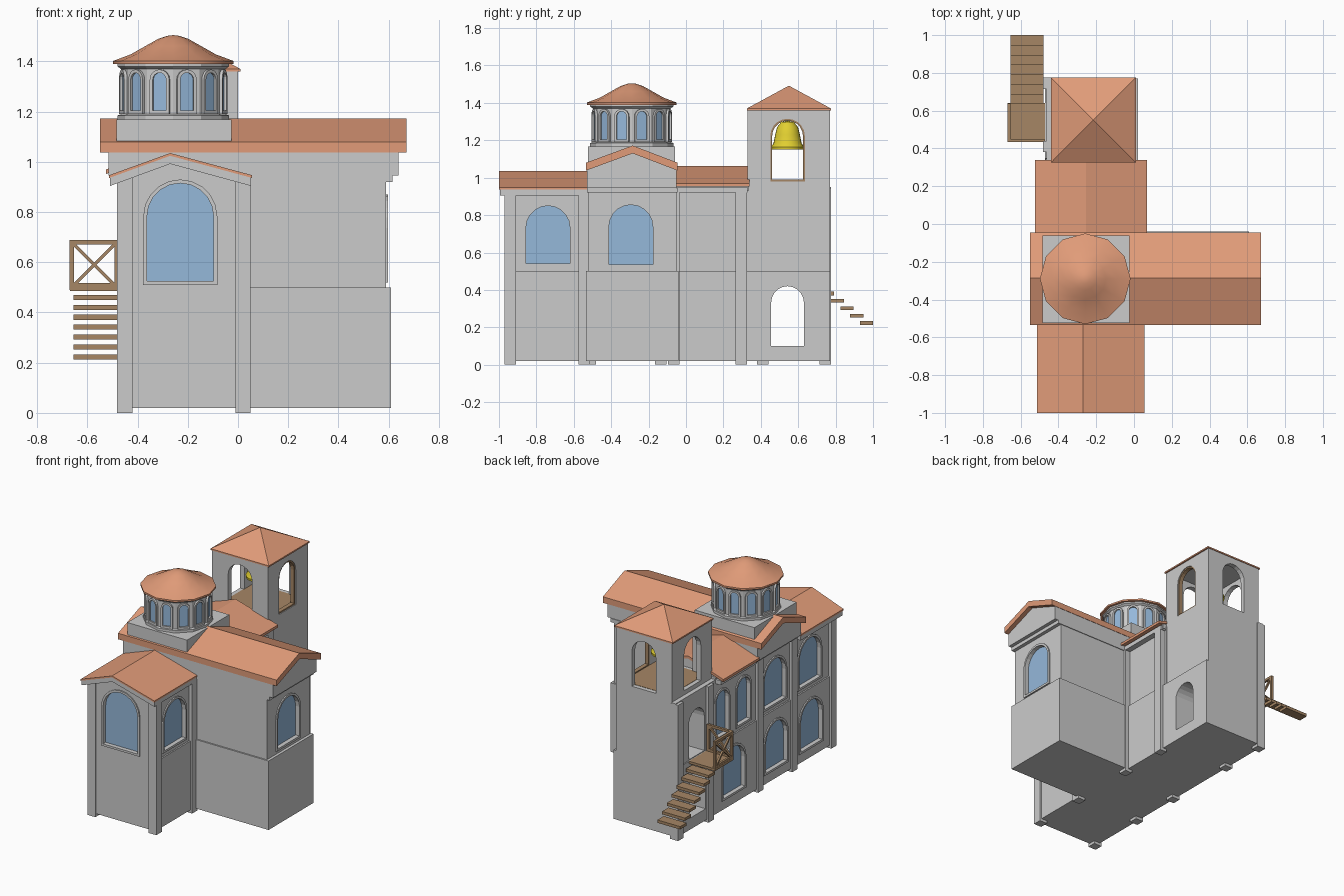
import bpy, bmesh, math
from mathutils import Vector, Matrix

if "Cube" in bpy.data.objects:
    bpy.data.objects.remove(bpy.data.objects["Cube"])


def material(name, col):
    m = bpy.data.materials.new(name)
    m.diffuse_color = (*col, 1)
    m.use_nodes = True
    m.node_tree.nodes["Principled BSDF"].inputs["Base Color"].default_value = m.diffuse_color
    return m


TILE = material("terracotta", (0.75, 0.33, 0.19))
GLASS = material("glass", (0.30, 0.48, 0.70))
WOOD = material("wood", (0.38, 0.24, 0.13))
GOLD = material("brass", (0.75, 0.62, 0.03))


def finish(name, bm, mat=None):
    bmesh.ops.recalc_face_normals(bm, faces=bm.faces)
    me = bpy.data.meshes.new(name)
    bm.to_mesh(me)
    bm.free()
    ob = bpy.data.objects.new(name, me)
    bpy.context.collection.objects.link(ob)
    if mat:
        me.materials.append(mat)
    return ob


def place(axis, u, v, a):
    return {'x': (a, u, v), 'y': (u, a, v), 'z': (u, v, a)}[axis]


def prism(name, pts, axis, a0, a1, mat=None):
    bm = bmesh.new()
    lo = [bm.verts.new(place(axis, u, v, a0)) for u, v in pts]
    hi = [bm.verts.new(place(axis, u, v, a1)) for u, v in pts]
    bm.faces.new(lo)
    bm.faces.new(hi)
    for i in range(len(pts)):
        j = (i + 1) % len(pts)
        bm.faces.new((lo[i], lo[j], hi[j], hi[i]))
    return finish(name, bm, mat)


def box(name, x0, x1, y0, y1, z0, z1, mat=None):
    return prism(name, [(x0, y0), (x1, y0), (x1, y1), (x0, y1)], 'z', z0, z1, mat)


def ring(name, outer, inner, axis, a0, a1, mat=None):
    bm = bmesh.new()
    loops = [[bm.verts.new(place(axis, u, v, a)) for u, v in p]
             for p, a in ((outer, a0), (outer, a1), (inner, a1), (inner, a0))]
    for k in range(4):
        p, q = loops[k], loops[(k + 1) % 4]
        for i in range(len(p)):
            j = (i + 1) % len(p)
            bm.faces.new((p[i], p[j], q[j], q[i]))
    return finish(name, bm, mat)


def arch(c, w, z0, z1, n=10):
    r = w / 2
    return [(c - r, z0), (c + r, z0)] + [
        (c + r * math.cos(math.pi * i / n), z1 - r + r * math.sin(math.pi * i / n)) for i in range(n + 1)]


def lathe(name, prof, c, n, mat=None):
    bm = bmesh.new()
    rows = [[bm.verts.new((c[0] + r * math.cos(2 * math.pi * i / n), c[1] + r * math.sin(2 * math.pi * i / n), z))
             for i in range(n)] for r, z in prof]
    for p, q in zip(rows, rows[1:]):
        for i in range(n):
            j = (i + 1) % n
            bm.faces.new((p[i], p[j], q[j], q[i]))
    bmesh.ops.remove_doubles(bm, verts=bm.verts, dist=1e-5)
    return finish(name, bm, mat)


def beam(name, p, q, w, mat):
    d = Vector(q) - Vector(p)
    bm = bmesh.new()
    bmesh.ops.create_cube(bm, size=1, matrix=Matrix.Translation((Vector(p) + Vector(q)) / 2)
                          @ d.to_track_quat('Z', 'Y').to_matrix().to_4x4()
                          @ Matrix.Diagonal((w, w, d.length, 1)))
    return finish(name, bm, mat)


def cut(ob, cutter):
    m = ob.modifiers.new("opening", 'BOOLEAN')
    m.operation, m.solver, m.object = 'DIFFERENCE', 'EXACT', cutter
    cutter.hide_render = True
    cutter.hide_set(True)


def window(wall, axis, plane, out, c, w, z0, z1):
    shape = arch(c, w, z0, z1)
    cut(wall, prism("window_cutter", shape, axis, plane - .03 * out, plane + .05 * out))
    prism("window_glass", shape, axis, plane - .035 * out, plane - .022 * out, GLASS)
    ring("window_frame", arch(c, w + .03, z0 - .015, z1 + .015), shape, axis,
         plane - .015 * out, plane + .008 * out)


def gable_roof(name, axis, left, peak, right, t, a0, a1, mat=None):
    low = [(u, v - t) for u, v in (right, peak, left)]
    return prism(name, [left, peak, right] + low, axis, a0, a1, mat)


# front arm
south_low = box("front_arm_lower", -.47, .035, -.96, -.5, .02, .5)
south_up = box("front_arm_upper", -.46, .025, -.96, -.5, .5, .94)
prism("front_gable", [(-.46, .92), (.025, .92), (.025, .935), (-.27, 1.0), (-.46, .935)], 'y', -.96, -.5)
gable_roof("front_cornice", 'y', (-.51, .937), (-.27, 1.025), (.052, .937), .033, -.995, -.53)
gable_roof("front_roof", 'y', (-.513, .947), (-.27, 1.035), (.056, .947), .011, -1.0, -.53, TILE)

# transept with cornice and thick tiled roof
tran_low = box("transept_lower", -.47, .61, -.535, -.04, .02, .5)
tran_up = box("transept_upper", -.46, .59, -.525, -.05, .5, .95)
box("transept_moulding", -.49, .615, -.53, -.045, .92, .945)
prism("transept_gable", [(-.53, .945), (-.05, .945), (-.05, 1.04), (-.29, 1.14), (-.53, 1.04)], 'x', -.515, .64)
gable_roof("transept_roof", 'x', (-.535, 1.08), (-.285, 1.172), (-.045, 1.08), .042, -.55, .672, TILE)

# rear arm
north_low = box("rear_arm_lower", -.47, .02, -.1, .34, .02, .5)
north_up = box("rear_arm_upper", -.46, .005, -.1, .34, .5, .95)
box("rear_moulding", -.50, .045, -.06, .33, .92, .95)
prism("rear_gable", [(-.46, .93), (.03, .93), (.03, .96), (-.25, 1.045), (-.46, .96)], 'y', -.1, .335)
gable_roof("rear_roof", 'y', (-.525, .97), (-.255, 1.062), (.07, .97), .018, -.06, .34, TILE)

# pilasters: left facade, then right side
for y0 in (-.97, -.54, -.165, .38, .715):
    box("left_pilaster", -.482, -.42, y0, y0 + .06, 0, .945)
for y0 in (-.97, -.575, -.095, .265):
    box("right_pilaster", -.01, .05 if y0 < -.2 else .045, y0, y0 + .06, 0, .935)

# arched windows
window(south_up, 'y', -.96, -1, -.23, .265, .525, .915)
window(south_up, 'x', .025, 1, -.738, .235, .54, .85)
window(tran_up, 'x', .59, 1, -.295, .235, .535, .855)
for wall, c, w in ((south_up, -.7, .235), (tran_up, -.315, .235), (north_up, .265, .14), (north_up, .03, .14)):
    window(wall, 'x', -.46, -1, c, w, .54, .85)
for wall, c in ((south_low, -.7), (tran_low, -.315), (north_low, .15)):
    window(wall, 'x', -.47, -1, c, .235, .1, .42)

# bell tower
tower_low = box("tower_base", -.47, .02, .33, .77, .02, .5)
tower = box("tower_shaft", -.43, 0, .33, .77, .5, 1.365)
tower_side = box("tower_side_wall", -.462, -.43, .335, .775, .5, .95)
cut(tower_low, prism("tunnel_cutter", arch(.543, .175, .1, .42), 'x', -.6, .1))
door = prism("door_cutter", arch(.543, .17, .505, .83), 'x', -.6, -.2)
cut(tower, door)
cut(tower_side, door)
cut(tower, box("belfry_cutter", -.395, -.035, .365, .735, .975, 1.34))
cut(tower, prism("belfry_arch_cutter_x", arch(.543, .185, .98, 1.315), 'x', -.6, .1))
cut(tower, prism("belfry_arch_cutter_y", arch(-.215, .185, .98, 1.315), 'y', .2, .9))
ring("belfry_frame", arch(.543, .185, .98, 1.315), arch(.543, .165, .99, 1.305), 'x', -.034, -.005, WOOD)
box("belfry_floor", -.4, -.03, .36, .74, .965, .982, WOOD)
lathe("tower_roof", [(0, 1.36), (.318, 1.36), (.318, 1.37), (0, 1.492)], (0, 0), 4, TILE)
roof = bpy.data.objects["tower_roof"]
roof.rotation_euler.z = math.pi / 4
roof.location = (-.215, .55, 0)
bell = lathe("bell", [(0, 1.165), (.07, 1.165), (.085, 1.15), (.087, 1.165), (.075, 1.185), (.066, 1.23),
                      (.056, 1.27), (.035, 1.297), (0, 1.305)], (-.215, .543), 24, GOLD)
box("bell_hanger", -.225, -.205, .533, .553, 1.295, 1.345)

# dome drum
C = (-.258, -.29)
box("drum_base", -.485, -.025, -.525, -.06, 1.0, 1.168)
lathe("drum", [(0, 1.16), (.222, 1.16), (.222, 1.185), (.208, 1.19), (.208, 1.37), (.222, 1.38),
               (.222, 1.395), (0, 1.395)], C, 12)
A = .208 * math.cos(math.pi / 12)
for i in range(12):
    g = prism("drum_glass", arch(0, .055, 1.205, 1.355, 8), 'y', -A - .002, -A + .01, GLASS)
    f = ring("drum_window_frame", arch(0, .08, 1.19, 1.368, 8), arch(0, .055, 1.205, 1.355, 8),
             'y', -A - .012, -A + .01)
    for o in (g, f):
        o.location = (*C, 0)
        o.rotation_euler.z = math.radians(15 + 30 * i)
dome = lathe("dome_roof", [(0, 1.39), (.24, 1.39), (.24, 1.402), (.17, 1.428), (.11, 1.462), (.06, 1.49),
                           (.025, 1.502), (0, 1.505)], C, 12, TILE)
for o in (dome, bell):
    bpy.ops.object.select_all(action='DESELECT')
    o.select_set(True)
    bpy.context.view_layer.objects.active = o
    bpy.ops.object.shade_smooth_by_angle(angle=math.radians(35))

# outside stair, landing and braced railing
for i in range(7):
    y, z = .93 - .052 * i, .213 + .0395 * i
    box("stair_step", -.655, -.48, y, y + .07, z, z + .02, WOOD)
box("landing", -.67, -.47, .435, .64, .485, .502, WOOD)
P, Q, R = (-.483, .442), (-.662, .442), (-.662, .63)
for a, b in ((P, Q), (Q, R)):
    for za, zb, w in ((.68, .68, .017), (.51, .51, .015), (.5, .68, .013), (.68, .5, .013)):
        beam("railing_bar", (*a, za), (*b, zb), w, WOOD)
for p in (P, Q, R):
    beam("railing_post", (*p, .49), (*p, .688), .017, WOOD)
